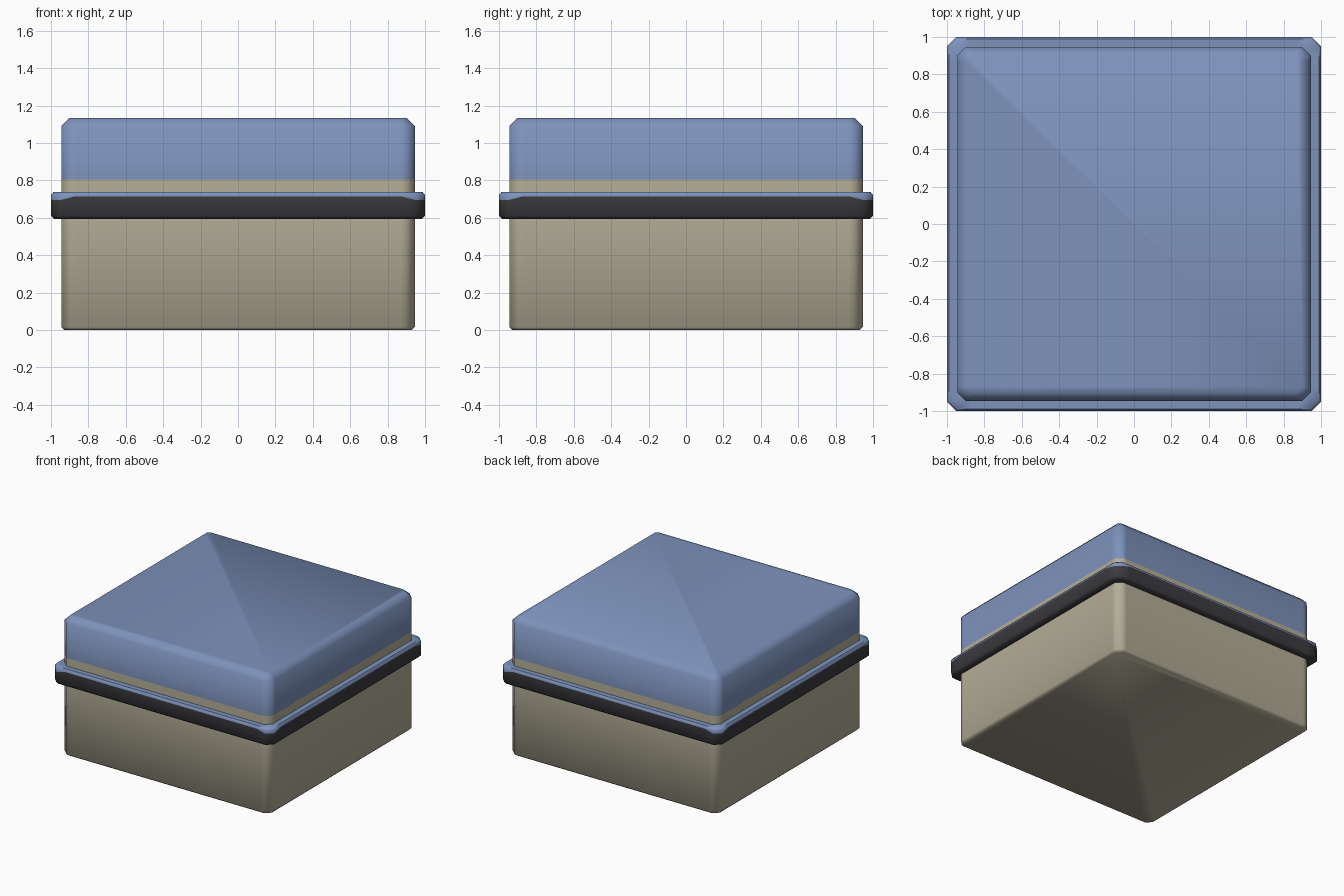
import bpy, bmesh, math

if "Cube" in bpy.data.objects:
    bpy.data.objects.remove(bpy.data.objects["Cube"])


def colour(name, rgb):
    m = bpy.data.materials.new(name)
    m.diffuse_color = (*rgb, 1)
    m.use_nodes = True
    m.node_tree.nodes["Principled BSDF"].inputs["Base Color"].default_value = m.diffuse_color
    return m


BLUE = colour("soft_blue", (0.205, 0.288, 0.50))
BEIGE = colour("warm_beige", (0.46, 0.425, 0.315))
DARK = colour("charcoal", (0.045, 0.044, 0.05))


def section(half, cut, z, corner_z):
    """Square outline with cut corners; the corners may sit at another height."""
    pts = []
    for i in range(4):
        a = math.pi / 2 * i
        c, s = round(math.cos(a)), round(math.sin(a))
        for x, y, h in ((half, -0.87, z), (half, 0.87, z),
                        (half, half - cut, corner_z), (half - cut, half, corner_z)):
            if y == -0.87:
                pts.append((c * x - s * y, s * x + c * y, h))
            else:
                pts.append((c * x - s * y, s * x + c * y, h))
    return pts


def loft(name, rings, mats, cap_bottom=False, cap_top=False):
    """rings: (half width, corner cut, z, corner z); mats: one per band of faces."""
    bm = bmesh.new()
    loops = [[bm.verts.new(p) for p in section(*r)] for r in rings]
    used = list(dict.fromkeys(mats))
    for lo, hi, mat in zip(loops, loops[1:], mats):
        n = len(lo)
        for i in range(n):
            j = (i + 1) % n
            f = bm.faces.new((lo[i], lo[j], hi[j], hi[i]))
            f.material_index = used.index(mat)
    if cap_bottom:
        bm.faces.new(loops[0][::-1]).material_index = used.index(mats[0])
    if cap_top:
        bm.faces.new(loops[-1]).material_index = used.index(mats[-1])
    me = bpy.data.meshes.new(name)
    bm.to_mesh(me)
    bm.free()
    ob = bpy.data.objects.new(name, me)
    bpy.context.collection.objects.link(ob)
    for m in used:
        me.materials.append(m)
    bpy.ops.object.select_all(action='DESELECT')
    ob.select_set(True)
    bpy.context.view_layer.objects.active = ob
    bpy.ops.object.shade_smooth_by_angle(angle=math.radians(50))
    return ob


# Lower box
loft("base_box", [(0.93, 0.04, 0, 0), (0.945, 0.045, 0.015, 0.015),
                  (0.945, 0.045, 0.597, 0.597)], [BEIGE, BEIGE], cap_bottom=True)

# Projecting rim, charcoal with a blue upper edge that dips at the corners
loft("rim", [(0.945, 0.045, 0.595, 0.595), (0.985, 0.045, 0.595, 0.595),
             (1.0, 0.05, 0.61, 0.61), (1.0, 0.05, 0.715, 0.695),
             (1.0, 0.05, 0.722, 0.722), (0.988, 0.045, 0.737, 0.737),
             (0.945, 0.045, 0.737, 0.737)],
     [DARK, DARK, DARK, BLUE, BLUE, BLUE])

# Beige strip between rim and lid
loft("seam_strip", [(0.945, 0.045, 0.735, 0.735), (0.945, 0.045, 0.805, 0.805)], [BEIGE])

# Bevelled lid
loft("lid", [(0.945, 0.045, 0.805, 0.805), (0.945, 0.045, 1.09, 1.09),
             (0.9, 0.02, 1.135, 1.135)], [BLUE, BLUE], cap_top=True)
